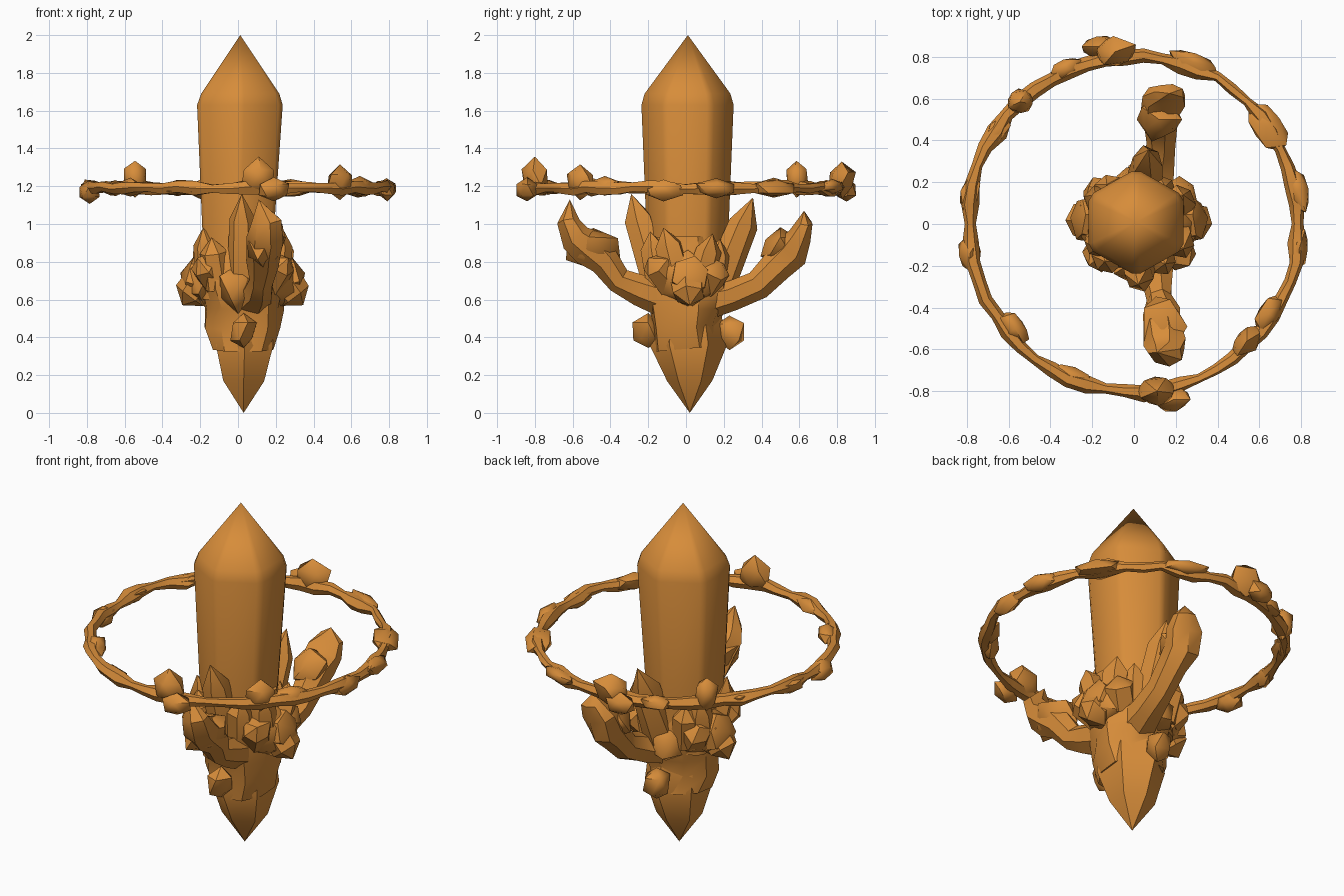
import bpy, bmesh, math, random
from mathutils import Vector, Matrix

if "Cube" in bpy.data.objects:
    bpy.data.objects.remove(bpy.data.objects["Cube"])

random.seed(4)
amber = bpy.data.materials.new("amber")
amber.diffuse_color = (0.68, 0.265, 0.042, 1)
amber.use_nodes = True
amber.node_tree.nodes["Principled BSDF"].inputs["Base Color"].default_value = amber.diffuse_color


def finish(bm, name, angle=35):
    bmesh.ops.recalc_face_normals(bm, faces=bm.faces)
    me = bpy.data.meshes.new(name)
    bm.to_mesh(me)
    bm.free()
    ob = bpy.data.objects.new(name, me)
    bpy.context.collection.objects.link(ob)
    me.materials.append(amber)
    bpy.ops.object.select_all(action='DESELECT')
    bpy.context.view_layer.objects.active = ob
    ob.select_set(True)
    bpy.ops.object.shade_smooth_by_angle(angle=math.radians(angle))
    return ob


def sweep(name, path, sides, jitter=0.0, closed=False, up=Vector((1, 0, 0)), angle=35):
    """Tube along (x, y, z, radius_side, radius_other); zero radius makes a point."""
    bm = bmesh.new()
    pts = [Vector(p[:3]) for p in path]
    n, rings = len(pts), []
    for i, p in enumerate(path):
        a = pts[i - 1] if closed or i else pts[0]
        b = pts[(i + 1) % n] if closed or i < n - 1 else pts[-1]
        t = (b - a).normalized()
        u = (up - t * up.dot(t)).normalized()
        v = t.cross(u)
        if p[3] < 0.003:
            rings.append([bm.verts.new(pts[i])])
            continue
        ring = []
        for k in range(sides):
            ang = math.tau * (k + 0.5) / sides
            j = 1 + random.uniform(-jitter, jitter)
            ring.append(bm.verts.new(pts[i] + (u * math.cos(ang) * p[3] + v * math.sin(ang) * p[4]) * j))
        rings.append(ring)
    for i in range(n if closed else n - 1):
        r, s = rings[i], rings[(i + 1) % n]
        for k in range(sides):
            m = (k + 1) % sides
            if len(r) == 1:
                bm.faces.new((r[0], s[k], s[m]))
            elif len(s) == 1:
                bm.faces.new((r[k], r[m], s[0]))
            else:
                bm.faces.new((r[k], r[m], s[m], s[k]))
    if not closed:
        for r in (rings[0], rings[-1]):
            if len(r) > 1:
                bm.faces.new(r)
    return finish(bm, name, angle)


def shard(name, base, tip, r, sides=6):
    """Pointed stub: thick root, wide shoulder, blunt tip."""
    a, b = Vector(base), Vector(tip)
    path = [(*a, r * 1.15, r * 1.15), (*a.lerp(b, 0.7), r, r), (*b, 0, 0)]
    return sweep(name, path, sides, 0.1, up=Vector((0.93, 0.31, 0.2)))


def chunk(name, c, size, jitter=0.16):
    """Rough faceted lump."""
    bm = bmesh.new()
    bmesh.ops.create_icosphere(bm, subdivisions=1, radius=1)
    for v in bm.verts:
        v.co *= 1 + random.uniform(-jitter, jitter)
        v.co = Vector((v.co[i] * size[i] + c[i] for i in range(3)))
    return finish(bm, name, 45)


# main crystal: six-sided prism, edges chamfered while still open, then a pointed cap
bm = bmesh.new()
rings = []
for cx, z, rx, ry in ((0.0, 0.6, .205, .205), (0.0, 0.9, .205, .215), (0.01, 1.63, .25, .245), (0.012, 1.69, .228, .228)):
    ring = []
    for k in range(6):
        for d in (-5, 5):
            ang = math.radians(30 + 60 * k + d)
            ring.append(bm.verts.new((cx + rx * math.cos(ang), 0.008 + ry * math.sin(ang), z)))
    rings.append(ring)
for r, s in zip(rings, rings[1:]):
    for k in range(12):
        bm.faces.new((r[k], r[(k + 1) % 12], s[(k + 1) % 12], s[k]))
tip = bm.verts.new((0.012, 0.01, 2.0))
for k in range(12):
    bm.faces.new((rings[-1][k], rings[-1][(k + 1) % 12], tip))
bm.faces.new(rings[0])
finish(bm, "main_crystal", 32)

# lower point and rough root
sweep("lower_point", [(0.03, 0.02, 0.0, 0, 0), (0.03, 0.02, 0.17, .125, .12),
      (0.035, 0.015, 0.36, .175, .205), (0.03, 0.01, 0.5, .17, .18)], 6)
sweep("rough_root", [(0.03, 0.01, 0.34, .16, .19), (0.03, 0, 0.45, .20, .18), (0.03, 0, 0.55, .21, .20),
      (0.03, 0, 0.66, .23, .24), (0.02, 0, 0.78, .22, .23), (0.01, 0, 0.92, .20, .19)], 10, 0.1)

# curved arms front and back, each with a knob and a blunt tip
sweep("front_arm", [(0.07, -0.1, 0.60, .12, .10), (0.11, -0.25, 0.65, .08, .085), (0.12, -0.36, 0.70, .065, .07),
      (0.14, -0.43, 0.80, .09, .085), (0.14, -0.51, 0.88, .10, .11), (0.15, -0.58, 0.93, .10, .085),
      (0.15, -0.62, 1.01, .085, .06), (0.11, -0.615, 1.13, 0, 0)], 7, 0.08)
sweep("back_arm", [(0.07, 0.1, 0.58, .12, .10), (0.11, 0.25, 0.62, .085, .085), (0.13, 0.38, 0.68, .07, .08),
      (0.13, 0.48, 0.78, .08, .085), (0.13, 0.55, 0.85, .10, .10), (0.14, 0.60, 0.94, .11, .065),
      (0.17, 0.63, 1.01, .07, .045), (0.17, 0.625, 1.07, 0, 0)], 7, 0.08)
chunk("front_arm_knob", (0.14, -0.49, 0.87), (.115, .15, .12))
chunk("back_arm_knob", (0.12, 0.50, 0.88), (.11, .11, .10))

# jagged clusters on both sides
for s, side in ((-1, "left"), (1, "right")):
    x = 0.025
    chunk(side + "_cluster", (x + s * 0.20, 0.01, 0.70), (.115, .15, .15), 0.1)
    for k, (base, tip, r) in enumerate([
            ((0.19, 0.01, 0.74), (0.32, 0.02, 0.57), .085),
            ((0.17, -0.04, 0.68), (0.21, -0.12, 0.98), .07),
            ((0.17, 0.06, 0.66), (0.21, 0.14, 0.95), .07),
            ((0.18, 0.02, 0.70), (0.33, 0.03, 0.74), .10),
            ((0.14, -0.08, 0.70), (0.24, -0.20, 0.82), .08),
            ((0.14, 0.10, 0.68), (0.24, 0.18, 0.80), .08)]):
        shard(f"{side}_shard_{k}", (x + s * base[0], *base[1:]), (x + s * tip[0], *tip[1:]), r)

# upright and low shards on the front and back
for k, (base, tip, r) in enumerate([
        ((0.03, -0.16, 0.72), (0.02, -0.29, 1.16), .075),
        ((0.05, 0.17, 0.68), (0.07, 0.355, 1.14), .08),
        ((-0.10, -0.13, 0.66), (-0.14, -0.18, 0.93), .07),
        ((0.11, -0.14, 0.68), (0.15, -0.19, 0.96), .07),
        ((-0.09, 0.13, 0.66), (-0.13, 0.19, 0.91), .07),
        ((0.11, 0.13, 0.66), (0.15, 0.18, 0.92), .07)]):
    shard(f"upright_shard_{k}", base, tip, r)
for s, side in ((-1, "front"), (1, "back")):
    chunk(side + "_low_shard", (0.03, 0.015 + s * 0.215, 0.43), (.07, .085, .095))
    chunk(side + "_mid_lump", (0.0, s * 0.18, 0.66), (.12, .10, .13), 0.15)

# floating ring: uneven band that swells near its lumps
# lumps: x, y, z, half length along ring, half width, half height
lumps = [(-0.545, 0.585, 1.245, .065, .065, .10), (-0.65, 0.45, 1.19, .09, .05, .045),
         (-0.09, 0.825, 1.23, .11, .075, .09), (0.635, 0.465, 1.19, .15, .085, .055),
         (0.785, 0.16, 1.19, .12, .055, .05), (0.79, -0.12, 1.18, .11, .05, .055),
         (0.645, -0.43, 1.20, .11, .06, .055), (0.54, -0.56, 1.22, .09, .065, .09),
         (0.11, -0.80, 1.245, .10, .08, .10), (-0.785, -0.14, 1.17, .095, .06, .06),
         (-0.57, -0.50, 1.19, .095, .06, .05), (-0.785, 0.15, 1.19, .095, .05, .045),
         (0.28, 0.775, 1.20, .14, .05, .04), (-0.30, -0.73, 1.19, .13, .05, .04),
         (0.19, -0.84, 1.18, .09, .06, .065), (-0.17, 0.85, 1.18, .09, .055, .065),
         (-0.32, 0.745, 1.19, .09, .05, .045)]
band = []
for i in range(54):
    a = math.tau * i / 54
    wob = random.uniform(-0.008, 0.008)
    x, y = (0.79 + wob) * math.cos(a), (0.805 + wob) * math.sin(a)
    near = min(math.hypot(x - l[0], y - l[1]) for l in lumps)
    r = 0.027 + random.uniform(-0.004, 0.006) + 0.016 * max(0, 1 - near / 0.14)
    band.append((x, y, 1.192 + wob, r, r))
sweep("floating_ring", band, 6, 0.15, closed=True, up=Vector((0, 0, 1)))
for k, (x, y, z, ln, w, h) in enumerate(lumps):
    ob = chunk(f"ring_lump_{k}", (0, 0, 0), (w, ln, h), 0.12)
    ob.data.transform(Matrix.Translation((x, y, z)) @ Matrix.Rotation(math.atan2(y, x), 4, 'Z'))
